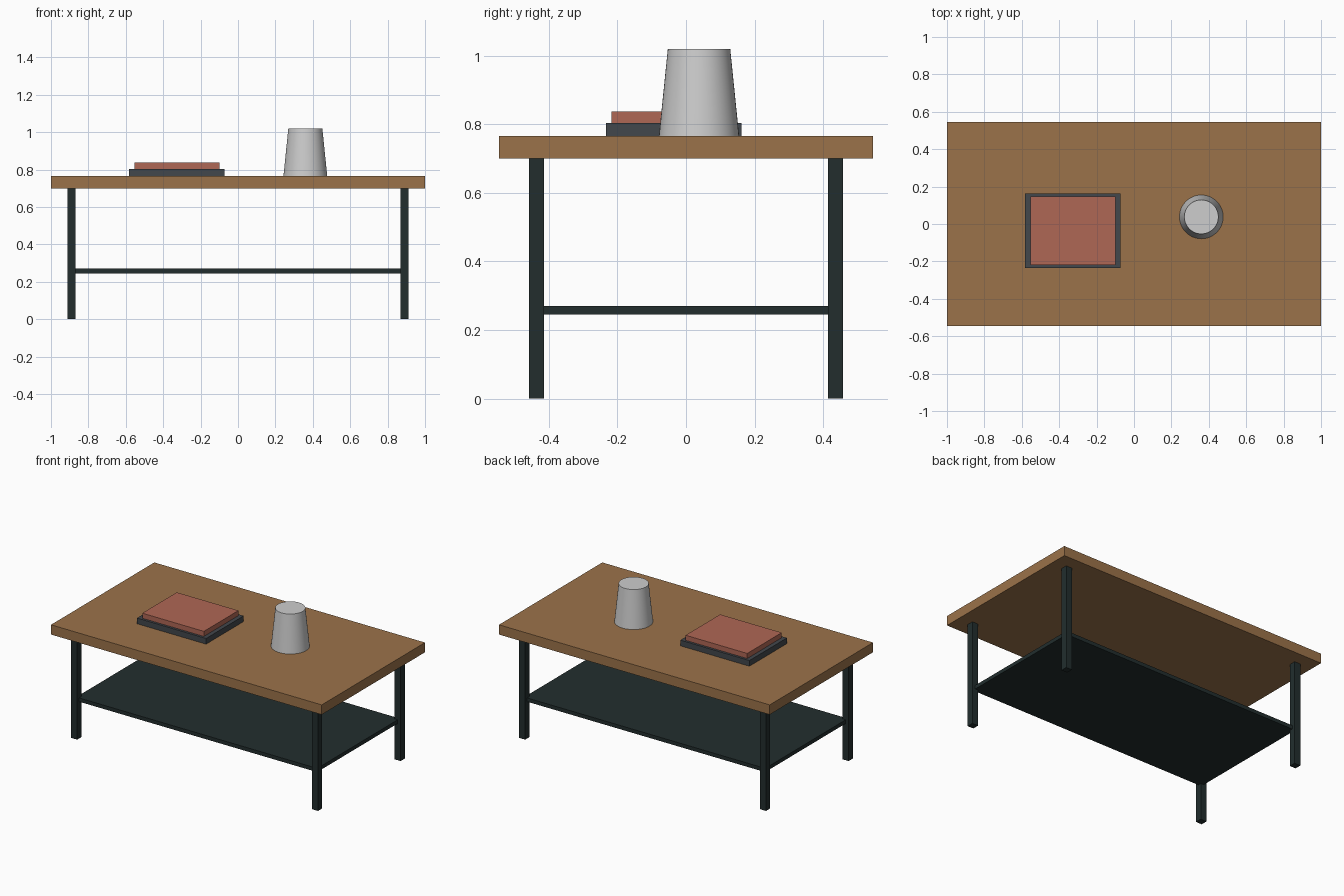
import bpy
import math

cube = bpy.data.objects.get("Cube")
if cube:
    bpy.data.objects.remove(cube, do_unlink=True)


def material(name, r, g, b):
    m = bpy.data.materials.new(name)
    m.use_nodes = True
    m.diffuse_color = (r, g, b, 1)
    bsdf = next(n for n in m.node_tree.nodes if n.type == "BSDF_PRINCIPLED")
    bsdf.inputs["Base Color"].default_value = (r, g, b, 1)
    return m


wood = material("warm wood", 0.33, 0.17, 0.068)
metal = material("dark green metal", 0.016, 0.027, 0.027)
slate = material("slate cover", 0.055, 0.063, 0.072)
clay = material("red clay cover", 0.43, 0.135, 0.09)
ceramic = material("pale grey ceramic", 0.61, 0.61, 0.61)


def box(name, x, y, width, depth, bottom, top, mat):
    """Box centred on x, y that spans bottom to top in height."""
    bpy.ops.mesh.primitive_cube_add(size=1, location=(x, y, (bottom + top) / 2))
    ob = bpy.context.object
    ob.name = name
    ob.scale = (width, depth, top - bottom)
    bpy.ops.object.transform_apply(location=False, rotation=False, scale=True)
    ob.data.materials.append(mat)
    return ob


TOP = 0.765
UNDER = 0.70
LEG_X, LEG_Y = 0.89, 0.436
LEG = 0.044

# Table top and lower shelf
box("table_top", 0, 0, 2, 1.09, UNDER, TOP, wood)
box("lower_shelf", 0, 0, 2 * LEG_X, 2 * LEG_Y, 0.245, 0.27, metal)

# Four square legs
for side, sx in (("left", 1), ("right", -1)):
    for end, sy in (("front", -1), ("back", 1)):
        box(f"{end}_{side}_leg", sx * LEG_X, sy * LEG_Y, LEG, LEG, 0, UNDER, metal)

# Two stacked books
box("lower_book", -0.327, -0.036, 0.51, 0.396, TOP, 0.803, slate)
box("upper_book", -0.327, -0.036, 0.455, 0.364, 0.803, 0.837, clay)

# Tapered solid vase
height = 0.255
bpy.ops.mesh.primitive_cone_add(vertices=48, radius1=0.117, radius2=0.091,
                                depth=height, location=(0.36, 0.038, TOP + height / 2))
vase = bpy.context.object
vase.name = "tapered_vase"
vase.data.materials.append(ceramic)
bpy.ops.object.shade_smooth_by_angle(angle=math.radians(30))
